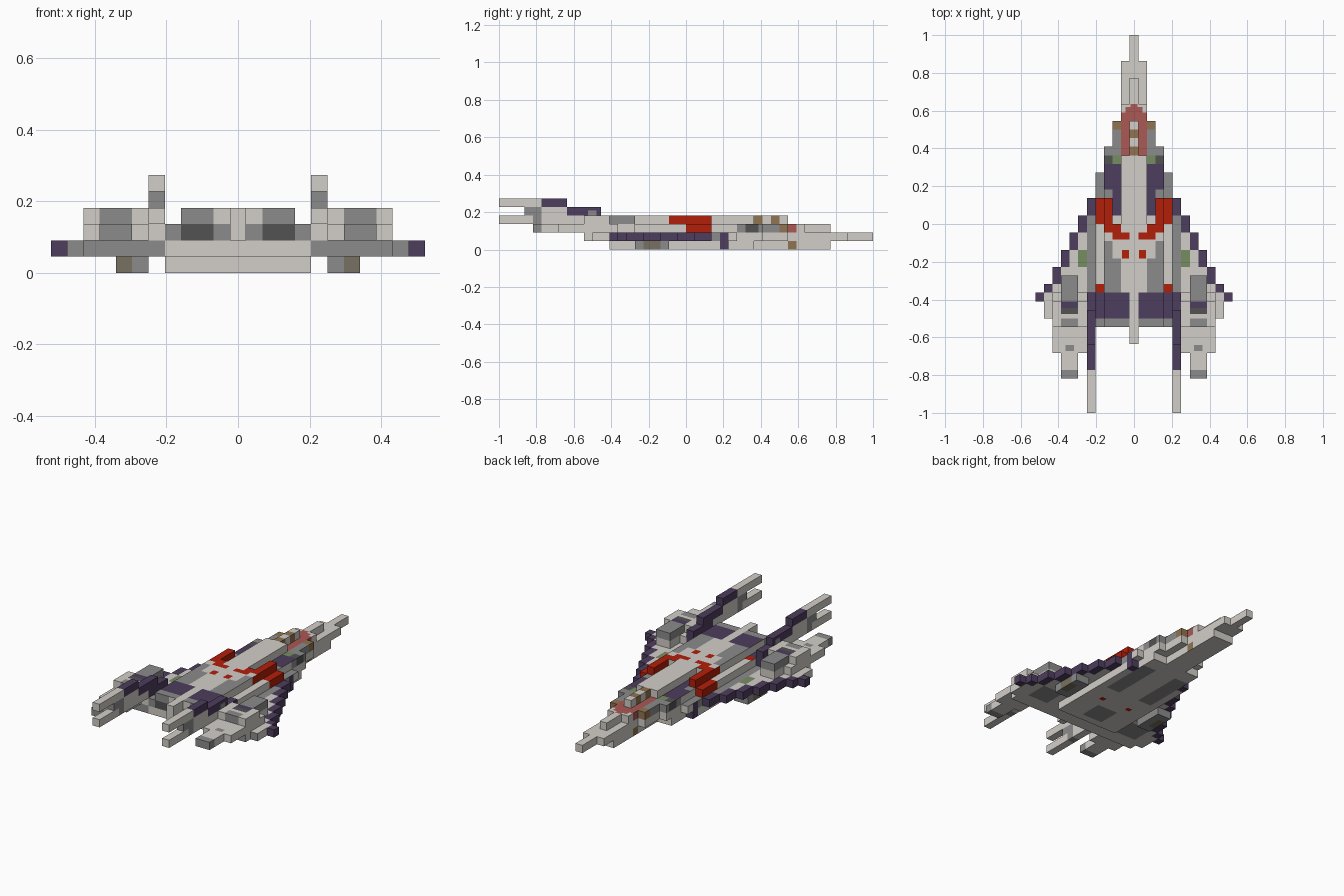
import bpy
import bmesh
from mathutils import Vector

old = bpy.data.objects.get("Cube")
if old:
    bpy.data.objects.remove(old)

UNIT = 1 / 22      # edge of one building block
EPS = UNIT / 100
parts = []


def material(name, r, g, b):
    m = bpy.data.materials.new(name)
    m.use_nodes = True
    m.diffuse_color = (r, g, b, 1)
    m.node_tree.nodes["Principled BSDF"].inputs["Base Color"].default_value = (r, g, b, 1)
    return m


light = material("light_grey", .65, .62, .58)
grey = material("mid_grey", .26, .26, .26)
dark = material("dark_grey", .085, .085, .085)
purple = material("purple", .075, .047, .11)
red = material("red", .45, .013, .003)
rose = material("rose", .4, .1, .09)
brown = material("brown", .28, .175, .08)
taupe = material("taupe", .19, .16, .12)
green = material("green", .18, .27, .12)


def spans(x0, x1):
    """Mirrored pair of x ranges, or one range across the centre line."""
    return [(x0, x1), (-x1, -x0)] if x0 else [(-x1, x1)]


def block(name, mat, x0, x1, y0, y1, z0, z1):
    bm = bmesh.new()
    for a, b in spans(x0, x1):
        for v in bmesh.ops.create_cube(bm, size=1)["verts"]:
            v.co.x = (b if v.co.x > 0 else a) * UNIT
            v.co.y = (y1 if v.co.y > 0 else y0) * UNIT - 1
            v.co.z = (z1 if v.co.z > 0 else z0) * UNIT
    mesh = bpy.data.meshes.new(name)
    bm.to_mesh(mesh)
    bm.free()
    mesh.materials.append(mat)
    obj = bpy.data.objects.new(name, mesh)
    bpy.context.collection.objects.link(obj)
    parts.append(obj)


def paint(mat, x0, x1, y0, y1, z0, z1):
    """Cut a flat rectangle into the faces lying in its plane and colour it."""
    for a, b in spans(x0, x1):
        lo = Vector((a * UNIT, y0 * UNIT - 1, z0 * UNIT))
        hi = Vector((b * UNIT, y1 * UNIT - 1, z1 * UNIT))
        flat = min(range(3), key=lambda i: hi[i] - lo[i])
        for obj in parts:
            mesh = obj.data
            bm = bmesh.new()
            bm.from_mesh(mesh)

            def touched():
                return [f for f in bm.faces if all(
                    min(v.co[i] for v in f.verts) < hi[i] + (EPS if i == flat else -EPS) and
                    max(v.co[i] for v in f.verts) > lo[i] - (EPS if i == flat else -EPS)
                    for i in range(3)) and abs(f.normal[flat]) > .9]

            for axis in range(3):
                for corner in (lo, hi):
                    faces = touched()
                    if axis != flat and faces:
                        edges = {e for f in faces for e in f.edges}
                        verts = {v for f in faces for v in f.verts}
                        normal = Vector([float(i == axis) for i in range(3)])
                        bmesh.ops.bisect_plane(bm, geom=faces + list(edges) + list(verts),
                                               plane_co=corner, plane_no=normal)
            chosen = touched()
            if chosen:
                if mesh.materials.find(mat.name) < 0:
                    mesh.materials.append(mat)
                for f in chosen:
                    f.material_index = mesh.materials.find(mat.name)
                bm.to_mesh(mesh)
            bm.free()


# Belly
block("belly_rear", light, 0, 4.5, 13, 26, 0, 1)
block("belly_purple_band", purple, 3.5, 4.5, 26, 27, 0, 1)
block("belly_middle", light, 0, 3.5, 26, 30, 0, 1)
block("belly_front", light, 0, 1.5, 30, 39, 0, 1)

# Pods hanging below the wing
block("underwing_pod", grey, 5.5, 7.5, 16, 20, 0, 1)

# Main deck and stepped nose
block("deck_rear", light, 0, 4.5, 10, 25, 1, 2)
block("deck_side", light, 0, 4.5, 25, 28, 1, 2)
block("deck_shoulder", light, 0, 3.5, 28, 31, 1, 2)
block("deck_neck", light, 0, 2.5, 31, 34, 1, 2)
block("nose_base", light, 0, 1.5, 34, 41, 1, 2)
block("nose_tip", light, 0, .5, 41, 44, 1, 2)

# Delta wing: one column per step, each led by a purple edge
for i, front in enumerate([25, 23, 21, 19, 17, 15, 14]):
    inner, outer = 4.5 + i, 5.5 + i
    length = 2 if i < 5 else 1
    block("wing_edge", purple, inner, outer, front - length, front, 1, 2)
    if i < 6:
        rear = 10 if i < 5 else 11
        block("wing_column", light, inner, outer, rear, front - length, 1, 2)
        paint(grey, inner, outer, rear, rear, 1, 2)

# Wing engine housings
block("engine_slab", light, 5.5, 9.5, 7, 14, 2, 3)
block("engine_shoulder", light, 5.5, 9.5, 10, 13, 3, 4)
block("engine_intake_base", light, 6.5, 8.5, 14, 16, 2, 3)
block("engine_intake", grey, 6.5, 8.5, 13, 16, 3, 4)
block("engine_exhaust", light, 6.5, 8.5, 5, 7, 2, 3)
block("engine_nozzle", grey, 6.5, 8.5, 4, 5, 2, 3)

# Twin tail booms with forked ends
block("boom_root", purple, 4.5, 5.5, 10, 14, 2, 4)
block("boom_lower", light, 4.5, 5.5, 5, 10, 3, 4)
block("boom_lower_collar", grey, 4.5, 5.5, 4, 5, 3, 4)
block("boom_lower_prong", light, 4.5, 5.5, 0, 4, 3, 4)
block("boom_web_rear", grey, 4.5, 5.5, 3, 5, 4, 5)
block("boom_web", light, 4.5, 5.5, 5, 8, 4, 5)
block("boom_step", purple, 4.5, 5.5, 8, 12, 4, 5)
block("boom_upper_prong", light, 4.5, 5.5, 0, 5, 5, 6)
block("boom_upper_band", purple, 4.5, 5.5, 5, 8, 5, 6)

# Upper hull
block("hull_rear", light, 0, 4.5, 10, 22, 2, 3)
block("hull_middle", light, 0, 3.5, 22, 25, 2, 3)
block("hull_red_flank", red, 3.5, 4.5, 22, 25, 2, 3)
block("hull_shoulder", light, 0, 3.5, 25, 28, 2, 3)
block("hull_shoulder_front", grey, 0, 3.5, 28, 31, 2, 3)
block("hull_neck", grey, 0, 2.5, 31, 33, 2, 3)
block("hull_neck_brown", brown, 1.5, 2.5, 33, 34, 2, 3)
block("cockpit_surround", rose, 0, 1.5, 33, 35, 2, 3)
block("cockpit_front", light, 0, 1.5, 35, 36, 2, 3)
block("nose_ridge", light, 0, .5, 36, 39, 2, 3)

# Top deck, spine and canopy
block("spine", light, 0, 1.5, 10, 30, 3, 4)
block("top_deck", light, 1.5, 3.5, 11, 22, 3, 4)
block("top_deck_rear", grey, 1.5, 3.5, 10, 11, 3, 4)
block("top_red_fin", red, 2.5, 3.5, 22, 25, 3, 4)
for y in range(30, 34):
    block("canopy_frame", light if y % 2 else brown, 0, .5, y, y + 1, 3, 4)
block("stern_stub", light, 0, .5, 8, 10, 2, 4)

# Underside paint
paint(grey, 1.5, 3.5, 21, 28, 0, 0)
paint(grey, 0, 1.5, 14, 17, 0, 0)
paint(red, 1.7, 2.4, 18.2, 18.8, 0, 0)
paint(taupe, 6.5, 7.5, 17, 19, 0, 0)
paint(grey, 5.5, 8.5, 12, 15, 1, 1)

# Side paint
paint(taupe, 7.5, 7.5, 17, 19, 0, 1)
paint(brown, 1.5, 1.5, 34, 35, 0, 1)
paint(grey, 4.5, 4.5, 25, 26, 1, 2)
paint(purple, 4.5, 4.5, 26, 27, 1, 2)
paint(grey, 5.5, 5.5, 10.5, 11.5, 4, 4.6)
paint(dark, 3.5, 3.5, 29, 30.5, 2, 3)
paint(red, 3.5, 3.5, 20, 22, 3, 4)

# Stern paint
paint(taupe, 6.5, 7.5, 16, 16, 0, 1)
paint(light, 4.5, 5.5, 10, 10, 2, 3)
paint(grey, 6.5, 8.5, 10, 10, 3, 4)
paint(grey, .5, 4.5, 10, 10, 2, 3)
paint(dark, 1.5, 3.5, 10, 10, 2, 3)

# Wing and engine top paint
paint(grey, 3.5, 4.5, 25, 28, 2, 2)
paint(grey, 4.5, 5.5, 14, 23, 2, 2)
paint(green, 5.5, 6.5, 17, 19, 2, 2)
paint(purple, 6.5, 8.5, 12.2, 13, 4, 4)
paint(dark, 6.5, 8.5, 11.5, 12.2, 4, 4)
paint(grey, 6.5, 8.5, 10, 11, 4, 4)
paint(grey, 7, 8, 7.2, 7.9, 3, 3)

# Cockpit and shoulder paint
paint(rose, .5, 1.5, 30, 33, 3, 3)
paint(rose, 0, 1, 35, 35.6, 3, 3)
paint(rose, 0, .4, 35.6, 36, 3, 3)
paint(grey, 2.5, 3.5, 25, 26, 3, 3)
paint(purple, 1.5, 2.5, 23, 29, 3, 3)
paint(purple, 2.5, 3.5, 26, 29, 3, 3)
paint(green, 1.5, 2.5, 29, 30, 3, 3)
paint(dark, 2.5, 3.5, 29, 30, 3, 3)

# Rear flank and top deck paint
paint(red, 3.5, 4.5, 14, 15, 3, 3)
paint(purple, 3.5, 4.5, 11, 14, 3, 3)
paint(grey, .5, 4.5, 10, 11, 3, 3)
paint(grey, 2.5, 3.5, 18, 20, 4, 4)
paint(grey, 1.5, 3.5, 14, 18, 4, 4)
paint(purple, .5, 3.5, 11, 14, 4, 4)
paint(grey, .5, 1.5, 10, 11, 4, 4)
paint(red, 1.5, 3.5, 21, 22, 4, 4)
paint(red, .5, 2.5, 20.2, 21, 4, 4)
paint(red, .6, 1.4, 18, 19, 4, 4)
